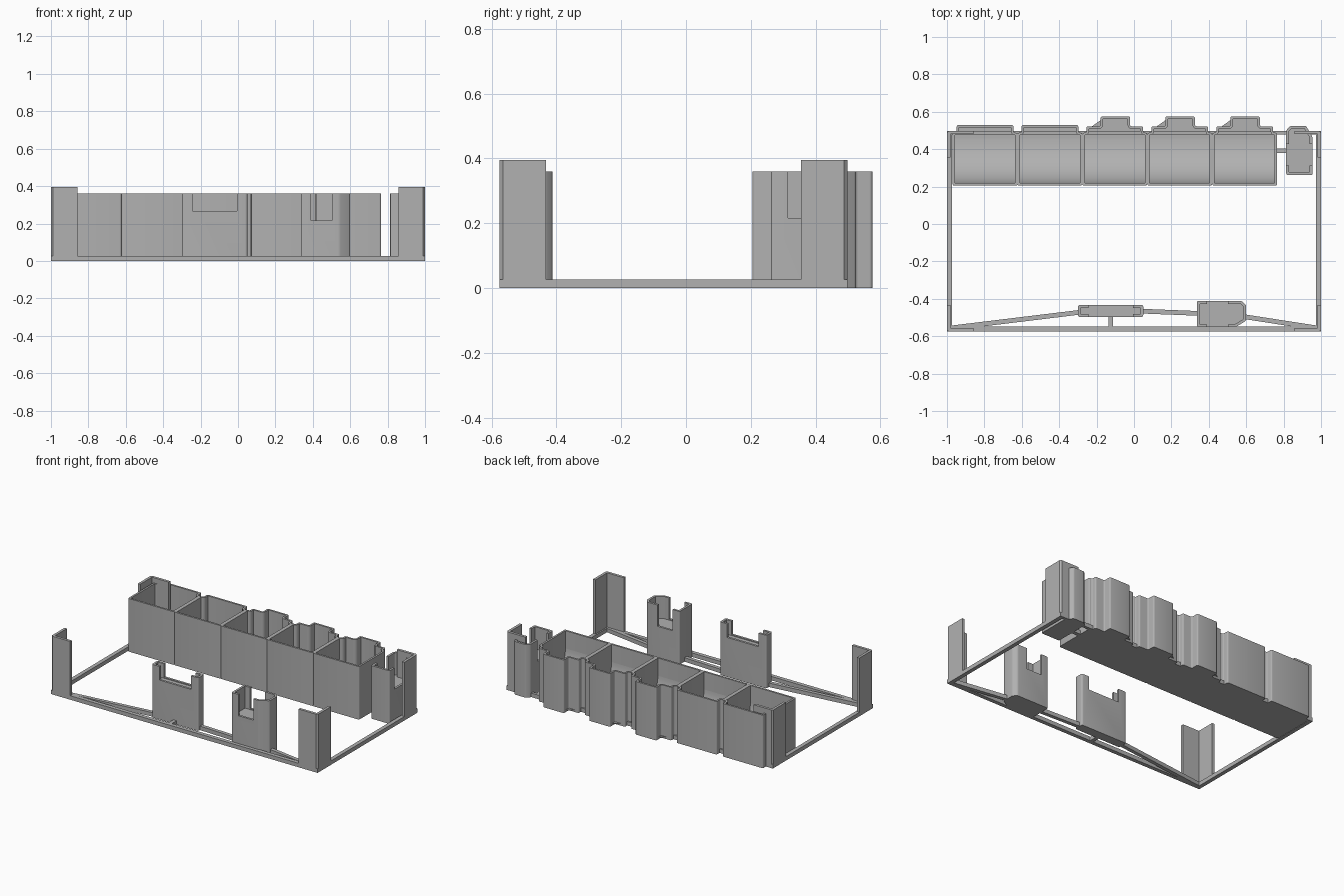
import bpy, bmesh, math
from mathutils import Vector

if "Cube" in bpy.data.objects:
    bpy.data.objects.remove(bpy.data.objects["Cube"])

grey = bpy.data.materials.new("grey plastic")
grey.diffuse_color = (0.44, 0.44, 0.44, 1)
grey.use_nodes = True
grey.node_tree.nodes["Principled BSDF"].inputs["Base Color"].default_value = grey.diffuse_color


def finish(name, bm):
    bmesh.ops.recalc_face_normals(bm, faces=bm.faces)
    mesh = bpy.data.meshes.new(name)
    bm.to_mesh(mesh)
    bm.free()
    mesh.materials.append(grey)
    obj = bpy.data.objects.new(name, mesh)
    bpy.context.collection.objects.link(obj)
    return obj


def rounded(poly, r, steps=3):
    """Round every corner of a 2D outline."""
    pts = [Vector(p) for p in poly]
    out = []
    for i, p in enumerate(pts):
        a = p + (pts[i - 1] - p).normalized() * r
        b = p + (pts[(i + 1) % len(pts)] - p).normalized() * r
        for k in range(steps + 1):
            t = k / steps
            out.append(a * (1 - t) ** 2 + p * 2 * t * (1 - t) + b * t * t)
    return out


def inset(poly, t):
    """Offset a counter-clockwise outline inwards."""
    out = []
    for i, p in enumerate(poly):
        d1 = (p - poly[i - 1]).normalized()
        d2 = (poly[(i + 1) % len(poly)] - p).normalized()
        n1, n2 = Vector((-d1.y, d1.x)), Vector((-d2.y, d2.x))
        out.append(p + (n1 + n2) * t / (1 + n1.dot(n2)))
    return out


def prism(name, poly, z0, z1):
    bm = bmesh.new()
    lo = [bm.verts.new((p[0], p[1], z0)) for p in poly]
    hi = [bm.verts.new((p[0], p[1], z1)) for p in poly]
    bm.faces.new(lo)
    bm.faces.new(hi)
    n = len(poly)
    for i in range(n):
        j = (i + 1) % n
        bm.faces.new((lo[i], lo[j], hi[j], hi[i]))
    return finish(name, bm)


def shell(name, poly, wall, floor, top):
    """Open-topped container following an outline."""
    inner = inset(poly, wall)
    bm = bmesh.new()
    rings = [[bm.verts.new((p.x, p.y, z)) for p in pl]
             for pl, z in ((poly, 0), (poly, top), (inner, top), (inner, floor))]
    n = len(poly)
    for a, b in zip(rings, rings[1:]):
        for i in range(n):
            j = (i + 1) % n
            bm.faces.new((a[i], a[j], b[j], b[i]))
    bm.faces.new(rings[0])
    bm.faces.new(rings[3])
    return finish(name, bm)


def box(name, x0, x1, y0, y1, z0, z1):
    return prism(name, [(x0, y0), (x1, y0), (x1, y1), (x0, y1)], z0, z1)


def beam(name, a, b, w=0.025, h=0.027):
    a, b = Vector(a), Vector(b)
    d = (b - a).normalized()
    n = Vector((-d.y, d.x)) * w / 2
    return prism(name, [a - n, b - n, b + n, a + n], 0, h)


def cut(obj, cutter):
    mod = obj.modifiers.new("notch", 'BOOLEAN')
    mod.operation = 'DIFFERENCE'
    mod.solver = 'EXACT'
    mod.object = cutter
    bpy.context.view_layer.objects.active = obj
    bpy.ops.object.modifier_apply(modifier=mod.name)
    bpy.data.objects.remove(cutter)


# Flat base frame
RAIL = 0.027
box("front_rail", -1, 1, -0.575, -0.548, 0, RAIL)
box("back_rail", -1, 1, 0.478, 0.498, 0, RAIL)
for s, side in ((-1, "left"), (1, "right")):
    x0, x1 = sorted((s * 1.0, s * 0.973))
    box(side + "_rail", x0, x1, -0.575, 0.498, 0, RAIL)

# L-shaped corner guards
for s, side in ((-1, "left"), (1, "right")):
    for y, d, end in ((-0.575, 1, "front"), (0.498, -1, "back")):
        t, leg, c = 0.018, 0.143, 0.01
        pts = [(s * (1 - c), y), (s * (1 - leg), y), (s * (1 - leg), y + d * t),
               (s * (1 - t), y + d * t), (s * (1 - t), y + d * leg),
               (s, y + d * leg), (s, y + d * c)]
        prism(f"{end}_{side}_corner", pts, 0, 0.395)

# Row of five bins, with a rear bulge and, on three of them, a narrow rear tab
W, X0, YF, FLOOR = 0.347, -0.97, 0.205, 0.015
for i in range(5):
    x = X0 + i * W
    back = 0.53 if i < 2 else 0.522
    tab = [(0.255, back), (0.255, 0.575), (0.097, 0.575), (0.097, back)] if i > 1 else []
    outline = [(0, YF), (W, YF), (W, 0.488), (0.325, 0.488), (0.325, back), *tab,
               (0.022, back), (0.022, 0.488), (0, 0.488)]
    outline = rounded([(x + px, py) for px, py in outline], 0.01)
    shell(f"bin_{i + 1}", outline, 0.013, FLOOR, 0.36)

    # Curved scoop along the front wall inside the bin
    R, yi = 0.24, YF + 0.012
    prof = [(yi, FLOOR - 0.005), (yi, FLOOR + R)]
    for k in range(1, 13):
        a = math.pi / 2 * k / 12
        prof.append((yi + R * (1 - math.cos(a)), FLOOR + R * (1 - math.sin(a))))
    prof.append((yi + R, FLOOR - 0.005))
    bm = bmesh.new()
    ends = [[bm.verts.new((ex, py, pz)) for py, pz in prof]
            for ex in (x + 0.012, x + W - 0.012)]
    for e in ends:
        bm.faces.new(e)
    for k in range(len(prof)):
        j = (k + 1) % len(prof)
        bm.faces.new((ends[0][k], ends[0][j], ends[1][j], ends[1][k]))
    finish(f"bin_scoop_{i + 1}", bm)


# Notched holders with a tapered end: same part, placed twice
def holder(name, ox, oy, turn):
    pts = [(0, -0.07), (0.205, -0.07), (0.263, -0.035), (0.263, 0.047),
           (0.24, 0.07), (0, 0.07)]
    notch = [(0.052, -0.2), (0.165, -0.2), (0.165, 0.2), (0.052, 0.2)]

    def place(p):
        return (ox - p[1], oy + p[0]) if turn else (ox + p[0], oy + p[1])
    obj = shell(name, rounded([place(p) for p in pts], 0.008), 0.015, 0.21, 0.36)
    cut(obj, prism("notch_cutter", [place(p) for p in notch], 0.216, 0.5))


holder("front_holder", 0.337, -0.482, False)
holder("side_holder", 0.884, 0.262, True)

# Slim front holder with a wide notch and slotted end posts
slim = rounded([(-0.3, -0.497), (0.05, -0.497), (0.05, -0.433), (-0.3, -0.433)], 0.012)
slim_holder = shell("slim_holder", slim, 0.015, 0.262, 0.36)
cut(slim_holder, box("notch_cutter", -0.242, -0.005, -0.6, -0.3, 0.268, 0.5))

# Thin struts tying the holders to the frame
beam("left_strut", (-0.98, -0.556), (-0.29, -0.472))
beam("middle_strut", (0.04, -0.466), (0.345, -0.478))
beam("right_strut", (0.585, -0.495), (0.98, -0.556))
beam("short_strut", (-0.125, -0.56), (-0.125, -0.48))
beam("side_strut", (0.755, 0.392), (0.82, 0.392))

# Smooth only the rounded corners and scoops
for obj in bpy.context.scene.objects:
    obj.select_set(True)
    bpy.context.view_layer.objects.active = obj
bpy.ops.object.shade_smooth_by_angle(angle=math.radians(35))
